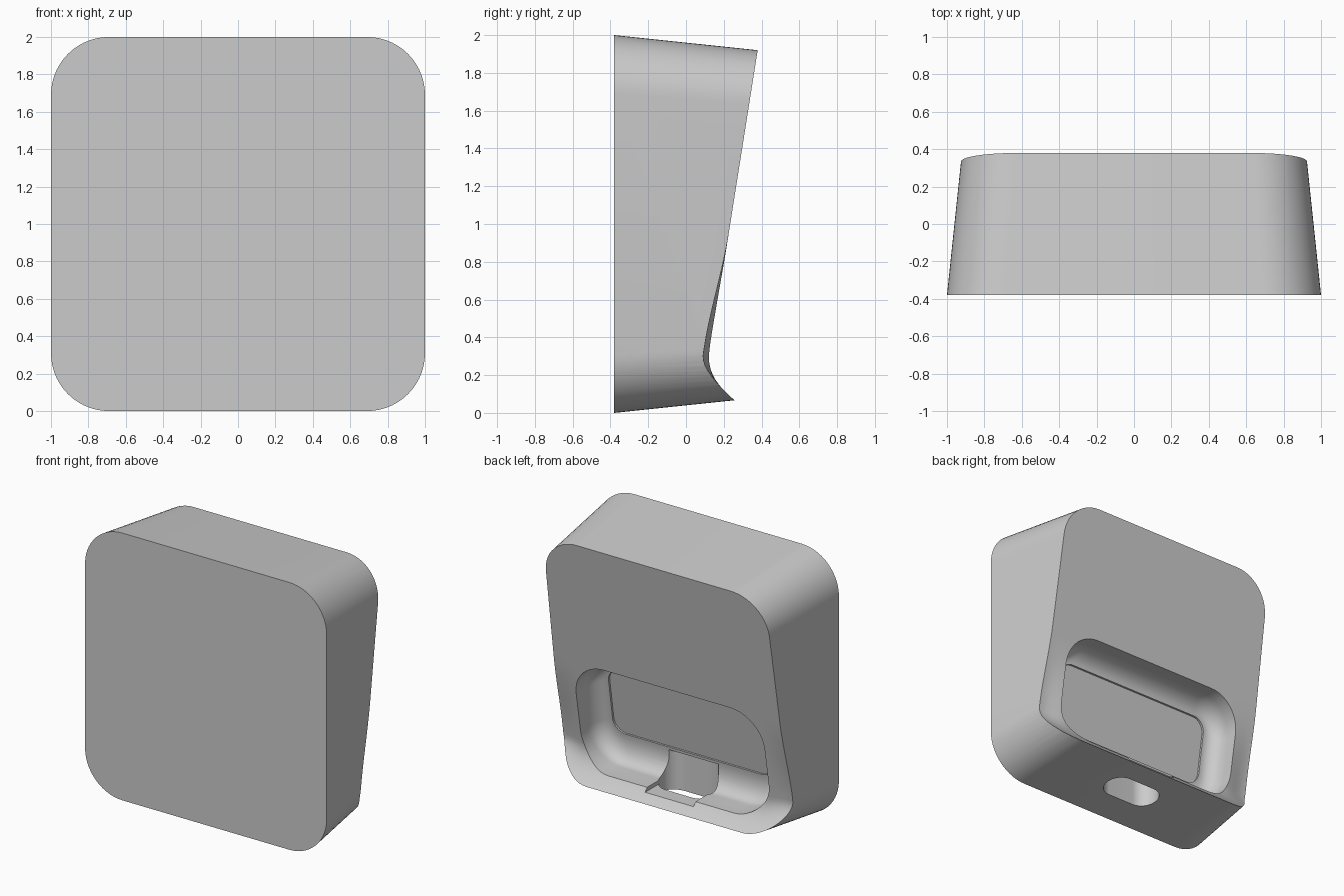
import bpy, bmesh
from math import sin, cos, pi, radians

cube = bpy.data.objects.get("Cube")
if cube:
    bpy.data.objects.remove(cube)

grey = bpy.data.materials.new("plain grey")
grey.use_nodes = True
colour = (0.6, 0.6, 0.6, 1)
grey.diffuse_color = colour
grey.node_tree.nodes["Principled BSDF"].inputs["Base Color"].default_value = colour

SLOPE = 0.158      # lean of the back face


def rounded(half_w, low, high, r, steps=14):
    """Rounded rectangle as (u, v) points."""
    pts = []
    corners = [(half_w - r, high - r), (r - half_w, high - r),
               (r - half_w, low + r), (half_w - r, low + r)]
    for q, (cu, cv) in enumerate(corners):
        for i in range(steps + 1):
            a = (q + i / steps) * pi / 2
            pts.append((cu + r * cos(a), cv + r * sin(a)))
    return pts


def loft(name, rings):
    """Closed solid through matching rings of points."""
    bm = bmesh.new()
    loops = [[bm.verts.new(p) for p in ring] for ring in rings]
    n = len(loops[0])
    for a, b in zip(loops, loops[1:]):
        for i in range(n):
            j = (i + 1) % n
            bm.faces.new((a[i], a[j], b[j], b[i]))
    bm.faces.new(loops[0])
    bm.faces.new(loops[-1])
    bmesh.ops.recalc_face_normals(bm, faces=bm.faces)
    mesh = bpy.data.meshes.new(name)
    bm.to_mesh(mesh)
    bm.free()
    mesh.materials.append(grey)
    obj = bpy.data.objects.new(name, mesh)
    bpy.context.collection.objects.link(obj)
    return obj


def cut(target, cutter):
    bpy.context.view_layer.objects.active = target
    mod = target.modifiers.new("cut", "BOOLEAN")
    mod.operation = "DIFFERENCE"
    mod.solver = "EXACT"
    mod.object = cutter
    bpy.ops.object.modifier_apply(modifier=mod.name)
    bpy.data.objects.remove(cutter)


# Tapered block, narrowing towards the back
def block_ring(y):
    s = 1 - 0.105 * (y + 0.38)
    return [(u * s, y, 1 + v * s) for u, v in rounded(1, -1, 1, 0.31)]


body = loft("housing", [block_ring(-0.38), block_ring(0.6)])


# Back face: leaning plane, dipping at the lower sides, flaring at the foot
def smooth(t):
    t = max(0, min(1, t))
    return t * t * (3 - 2 * t)


def back_y(x, z):
    flare = 2.9 * max(0, 0.31 - z) ** 2
    dip = 0.034 * smooth((0.95 - z) / 0.6) * smooth((z - 0.12) / 0.2)
    return 0.125 + SLOPE * (z - 0.31) + flare - dip * smooth((abs(x) - 0.72) / 0.22)


levels = [-0.1 + 0.025 * i for i in range(18)] + [0.4 + 0.06 * i for i in range(10)] + [1, 2.2]
columns = [-1.1, -1] + [-0.96 + 0.03 * i for i in range(9)]
columns += [-x for x in reversed(columns)]
rings = []
for x in columns:
    ring = [(x, back_y(x, z), z) for z in levels]
    rings.append(ring + [(x, 1.2, 2.2), (x, 1.2, -0.1)])
cut(body, loft("back_cutter", rings))


# Pocket with a filleted rim and a shallow stepped floor panel
def pocket_ring(half_w, low, high, r, depth):
    return [(u, depth + SLOPE * (v - 0.65), v) for u, v in rounded(half_w, low, high, r)]


rings = [pocket_ring(0.78, 0.15, 0.96, 0.26, 0.8)]
for i in range(11):
    a = i / 10 * pi / 2
    t = 1 - cos(a)
    rings.append(pocket_ring(0.78 - 0.11 * t, 0.15 + 0.19 * t, 0.96 - 0.095 * t,
                             0.26 - 0.15 * t, 0.09 - 0.13 * sin(a)))
rings.append(pocket_ring(0.658, 0.352, 0.853, 0.1, -0.04))
rings.append(pocket_ring(0.658, 0.352, 0.853, 0.1, -0.055))
cut(body, loft("pocket_cutter", rings))

# Cable slot through the floor, and the shallow channel to the lip
slot = rounded(0.22, -0.145, 0.085, 0.112)
cut(body, loft("slot_cutter", [[(u, v, z) for u, v in slot] for z in (-0.2, 0.33)]))
channel = [(-0.2, -0.03), (0.2, -0.03), (0.2, 0.5), (-0.2, 0.5)]
cut(body, loft("channel_cutter", [[(u, v, z) for u, v in channel] for z in (0.122, 0.25)]))

# Smooth shading with sharp rims
bpy.ops.object.select_all(action="DESELECT")
body.select_set(True)
bpy.context.view_layer.objects.active = body
bpy.ops.object.shade_smooth_by_angle(angle=radians(30))
